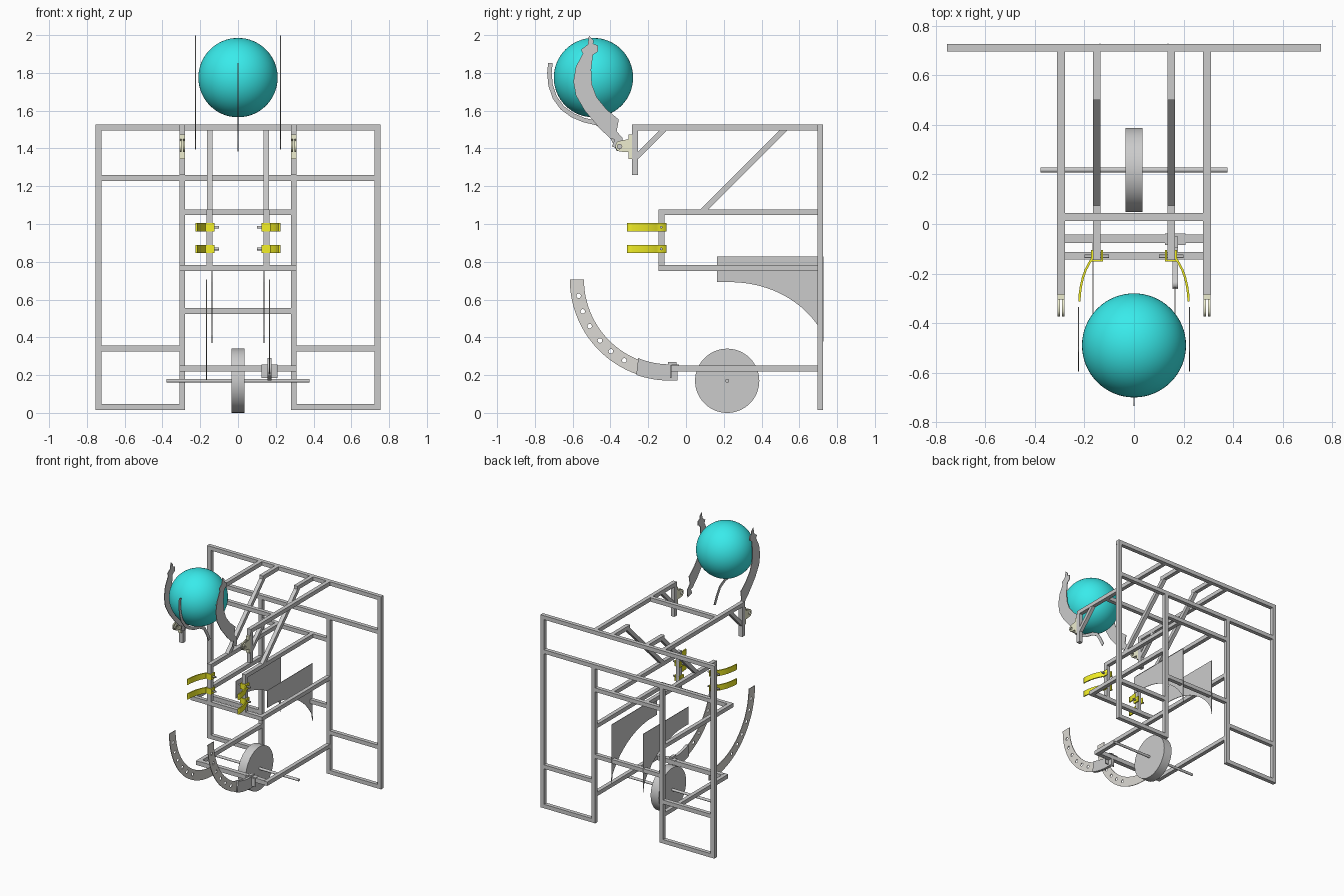
import bpy, bmesh, math
from mathutils import Vector, Matrix

if "Cube" in bpy.data.objects:
    bpy.data.objects.remove(bpy.data.objects["Cube"])

T = 0.031  # tube width
SIDES = (("left", -1), ("right", 1))


def material(name, rgb):
    m = bpy.data.materials.new(name)
    m.diffuse_color = (*rgb, 1)
    m.use_nodes = True
    m.node_tree.nodes["Principled BSDF"].inputs["Base Color"].default_value = m.diffuse_color
    return m


TEAL = material("ball_teal", (0.04, 0.83, 0.83))
YELLOW = material("strap_yellow", (0.9, 0.87, 0.02))
PALE = material("bracket_pale", (0.85, 0.85, 0.62))
WARM = material("arm_warm_grey", (0.72, 0.7, 0.66))


def add_mesh(name, me, mat=None):
    o = bpy.data.objects.new(name, me)
    bpy.context.collection.objects.link(o)
    if mat:
        me.materials.append(mat)
    return o


def box(name, lo, hi, mat=None):
    lo, hi = Vector(lo), Vector(hi)
    lo, hi = [Vector(map(f, lo, hi)) for f in (min, max)]
    bm = bmesh.new()
    bmesh.ops.create_cube(bm, size=1, matrix=Matrix.Translation((lo + hi) / 2)
                          @ Matrix.Diagonal((*(hi - lo), 1)))
    me = bpy.data.meshes.new(name)
    bm.to_mesh(me)
    bm.free()
    return add_mesh(name, me, mat)


def tube(name, a, b, w=T):
    """Square bar running from a to b."""
    a, b = Vector(a), Vector(b)
    d = (b - a).normalized()
    u = Vector((0, 1, 0)) if abs(d.x) > 0.9 else Vector((1, 0, 0))
    v = d.cross(u)
    rot = Matrix((u, v, u.cross(v))).transposed().to_4x4()
    bm = bmesh.new()
    bmesh.ops.create_cube(bm, size=1, matrix=Matrix.Translation((a + b) / 2) @ rot
                          @ Matrix.Diagonal((w, w, (b - a).length, 1)))
    me = bpy.data.meshes.new(name)
    bm.to_mesh(me)
    bm.free()
    return add_mesh(name, me)


def plate(name, loops, pos, thick, mat=None, plane="yz"):
    """Flat sheet from an outline plus hole loops, centred at pos on its normal."""
    cu = bpy.data.curves.new(name, "CURVE")
    cu.dimensions, cu.fill_mode, cu.extrude = "2D", "BOTH", thick / 2
    for pts in loops:
        s = cu.splines.new("POLY")
        s.points.add(len(pts) - 1)
        for p, c in zip(s.points, pts):
            p.co = (c[0], c[1], 0, 1)
        s.use_cyclic_u = True
    tmp = bpy.data.objects.new(name, cu)
    bpy.context.collection.objects.link(tmp)
    dg = bpy.context.evaluated_depsgraph_get()
    me = bpy.data.meshes.new_from_object(tmp.evaluated_get(dg))
    bpy.data.objects.remove(tmp)
    if plane == "yz":
        me.transform(Matrix(((0, 0, 1, pos), (1, 0, 0, 0), (0, 1, 0, 0), (0, 0, 0, 1))))
    else:
        me.transform(Matrix.Translation((0, 0, pos)))
    me.materials.clear()
    return add_mesh(name, me, mat)


def arc(cx, cy, r, a0, a1, n, ry=None):
    return [(cx + r * math.cos(math.radians(a0 + (a1 - a0) * i / n)),
             cy + (ry or r) * math.sin(math.radians(a0 + (a1 - a0) * i / n)))
            for i in range(n + 1)]


def ring(cx, cy, r):
    return arc(cx, cy, r, 0, 345, 23)


def ribbon(pts, w):
    """Outline of a strip of width w following a path."""
    a, b = [], []
    for i, p in enumerate(pts):
        d = Vector(pts[min(i + 1, len(pts) - 1)]) - Vector(pts[max(i - 1, 0)])
        n = Vector((-d.y, d.x)).normalized() * w / 2
        a.append(Vector(p) + n)
        b.append(Vector(p) - n)
    return a + b[::-1]


# back frame, full-width and inner cross bars
YB = 0.711
YF = YB - T / 2
tube("frame_top_bar", (-0.755, YB, 1.51), (0.755, YB, 1.51))
tube("frame_second_bar", (-0.725, YB, 1.243), (0.725, YB, 1.243))
for z in (1.062, 0.54):
    tube("frame_inner_bar", (-0.28, YB, z), (0.28, YB, z))
tube("top_cross_bar", (-0.28, 0.028, 1.51), (0.28, 0.028, 1.51))
tube("middle_cross_bar", (-0.28, -0.128, 0.768), (0.28, -0.128, 0.768))
tube("lower_cross_bar", (-0.28, -0.06, 0.235), (0.28, -0.06, 0.235), 0.034)

claw = [(-.514, 1.997), (-.488, 1.972), (-.492, 1.955), (-.467, 1.945), (-.467, 1.913),
        (-.493, 1.895), (-.502, 1.818), (-.498, 1.738), (-.472, 1.67), (-.42, 1.606),
        (-.356, 1.553), (-.367, 1.49), (-.335, 1.455), (-.34, 1.395), (-.393, 1.41),
        (-.377, 1.447), (-.40, 1.452), (-.456, 1.505), (-.536, 1.6), (-.583, 1.68),
        (-.596, 1.754), (-.583, 1.833), (-.546, 1.902), (-.556, 1.923), (-.52, 1.95)]

for side, s in SIDES:
    X, XI = 0.295 * s, 0.15 * s
    # back frame side panels
    tube(side + "_outer_post", (0.739 * s, YB, 0.015), (0.739 * s, YB, 1.495))
    tube(side + "_inner_post", (X, YB, 0.015), (X, YB, 1.23))
    for z in (0.0305, 0.34):
        tube(side + "_panel_bar", (0.31 * s, YB, z), (0.724 * s, YB, z))
    # outer rails, front drop posts and corner braces
    tube(side + "_top_rail", (X, YF, 1.51), (X, -0.285, 1.51))
    tube(side + "_middle_rail", (X, YF, 0.768), (X, -0.145, 0.768))
    tube(side + "_lower_rail", (X, YF, 0.235), (X, -0.08, 0.235))
    tube(side + "_drop_post", (X, -0.27, 1.26), (X, -0.27, 1.5))
    tube(side + "_corner_brace", (X, -0.262, 1.356), (X, -0.115, 1.503), 0.028)
    # inner rails with long diagonal and short upright
    tube(side + "_upper_stub", (XI, YF, 1.51), (XI, 0.5, 1.51))
    tube(side + "_diagonal", (XI, 0.525, 1.505), (XI, 0.085, 1.066), 0.03)
    tube(side + "_inner_rail", (XI, YF, 1.062), (XI, -0.145, 1.062))
    tube(side + "_upright", (XI, -0.13, 0.768), (XI, -0.13, 1.05))
    # curved guide plates
    plate(side + "_guide_plate", [[(0.728, 0.828), (0.165, 0.828), (0.165, 0.692)]
          + arc(0.235, 0.22, 0.54, 88, 24, 20, 0.472)
          + [(0.728, 0.37)]], 0.137 * s, 0.004)
    # perforated pick-up arms
    cy, cz = -0.085, 0.705
    outline = (arc(cy, cz, 0.53, 180, 270, 28) + [(-0.045, 0.175), (-0.045, 0.25)]
               + arc(cy, cz, 0.455, 270, 180, 28))
    holes = [ring(*arc(cy, cz, 0.491, a, a, 1)[0], 0.012)
             for a in (190, 200, 210, 221, 230.5, 240.5)]
    plate(side + "_pickup_arm", [outline] + holes, 0.166 * s, 0.005, WARM)
    # side claws
    plate(side + "_claw", [claw], 0.224 * s, 0.005)
    # hinge brackets
    box(side + "_hinge_base", (X - 0.014, -0.305, 1.345), (X + 0.014, -0.285, 1.475), PALE)
    for dx in (-0.009, 0.009):
        plate(side + "_hinge_ear", [[(-0.303, 1.38), (-0.303, 1.45)]
              + arc(-0.345, 1.412, 0.029, 90, 270, 12), ring(-0.352, 1.41, 0.012)],
              X + dx, 0.009, PALE)
    # yellow straps clipped on the uprights
    for z in (0.868, 0.982):
        path = [(-0.17, -0.104), (-0.17, -0.14), (-0.182, -0.16), (-0.195, -0.185),
                (-0.206, -0.215), (-0.214, -0.25), (-0.219, -0.285), (-0.22, -0.313)]
        plate(side + "_strap", [ribbon([(-s * x, y) for x, y in path], 0.009)],
              z, 0.044, YELLOW, "xy")
        box(side + "_clip_side", (0.134 * s, -0.104, z - 0.022), (0.125 * s, -0.152, z + 0.022), YELLOW)
        box(side + "_clip_front", (0.134 * s, -0.146, z - 0.022), (0.174 * s, -0.152, z + 0.022), YELLOW)
        bpy.ops.mesh.primitive_cylinder_add(vertices=16, radius=0.007, depth=0.1,
            location=(XI, -0.131, z), rotation=(0, math.pi / 2, 0))
        bpy.context.object.name = side + "_clip_pin"

# arm mount on the right arm
sleeve = (arc(-0.085, 0.705, 0.534, 250.5, 270, 8) + [(-0.045, 0.171), (-0.045, 0.25)]
          + arc(-0.085, 0.705, 0.448, 270, 248, 8))
plate("arm_sleeve", [sleeve], 0.167, 0.022)
box("arm_mount", (0.125, -0.085, 0.185), (0.208, -0.078, 0.25))
box("arm_mount_top", (0.125, -0.078, 0.25), (0.208, -0.038, 0.255))
box("arm_mount_tab", (0.155, -0.095, 0.175), (0.178, -0.05, 0.27))

# rear middle claw
path = [(-.718, 1.852), (-.723, 1.80), (-.717, 1.735), (-.695, 1.67), (-.655, 1.615),
        (-.60, 1.575), (-.54, 1.55), (-.475, 1.535), (-.42, 1.505), (-.385, 1.45), (-.355, 1.39)]
plate("middle_claw", [ribbon(path, 0.024)], 0, 0.005)

# wheel and axle
for name, r, d in (("wheel", 0.17, 0.07), ("axle", 0.01, 0.755)):
    bpy.ops.mesh.primitive_cylinder_add(vertices=64, radius=r, depth=d,
        location=(0, 0.218, 0.17), rotation=(0, math.pi / 2, 0))
    bpy.context.object.name = name
    bpy.ops.object.shade_smooth_by_angle()

# ball
bpy.ops.mesh.primitive_uv_sphere_add(segments=64, ring_count=32, radius=0.21,
                                     location=(0, -0.49, 1.775))
ball = bpy.context.object
ball.name = "ball"
ball.data.materials.append(TEAL)
bpy.ops.object.shade_smooth()
